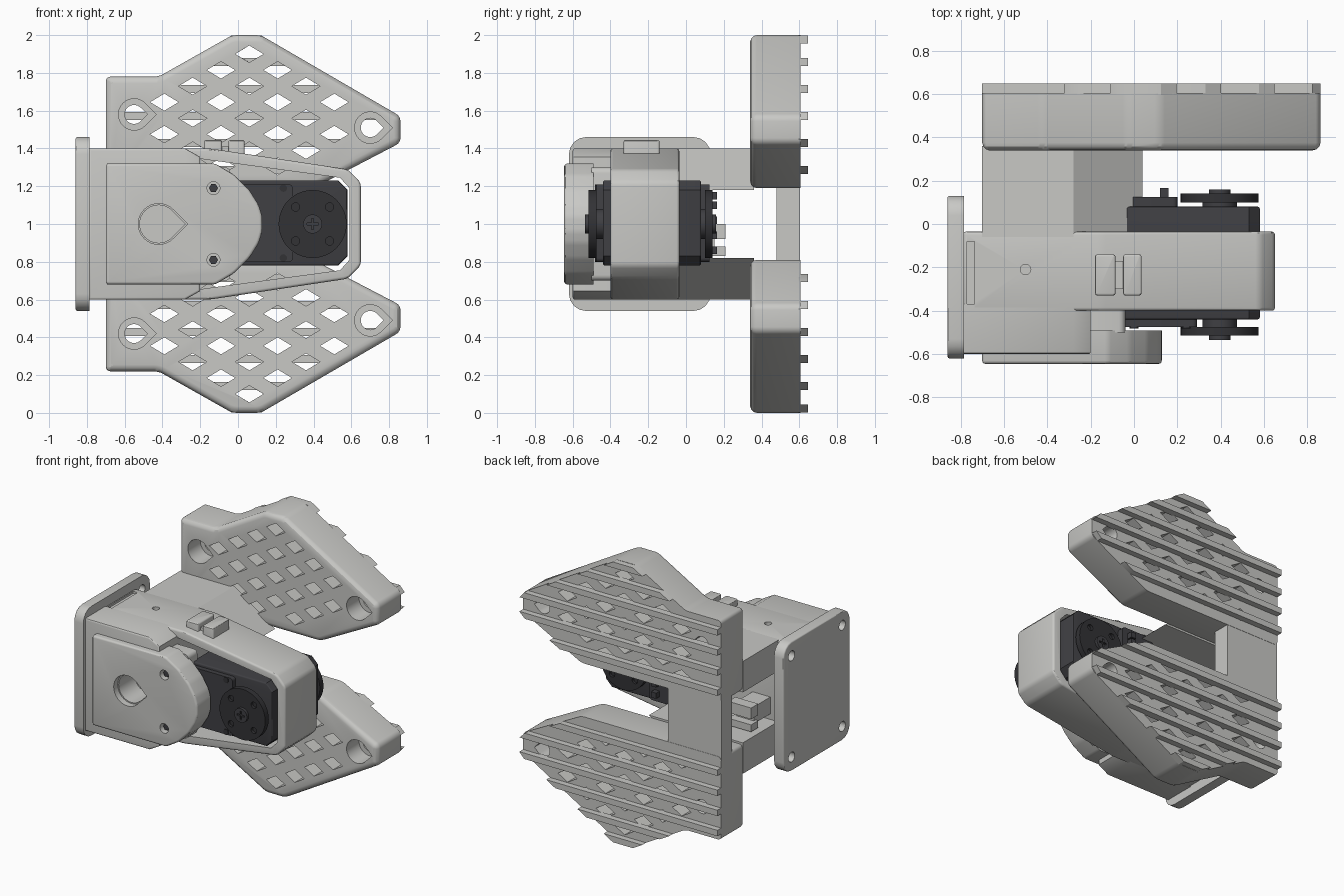
import bpy, bmesh, math

cube = bpy.data.objects.get("Cube")
if cube:
    bpy.data.objects.remove(cube, do_unlink=True)


def material(name, color):
    m = bpy.data.materials.new(name)
    m.use_nodes = True
    m.diffuse_color = (*color, 1)
    m.node_tree.nodes["Principled BSDF"].inputs["Base Color"].default_value = (*color, 1)
    return m


GREY = material("light grey plastic", (0.58, 0.58, 0.56))
DARK = material("dark motor casing", (0.05, 0.05, 0.056))
BLACK = material("black horn", (0.032, 0.032, 0.036))


def rect(x0, x1, z0, z1):
    return [(x0, z0), (x1, z0), (x1, z1), (x0, z1)]


def disc(x, z, r, n=32):
    return [(x + r * math.cos(math.tau * i / n), z + r * math.sin(math.tau * i / n)) for i in range(n)]


def teardrop(x, z, r, n=24):
    # three quarters of a circle closed by a point toward +x
    arc = [math.radians(45 + 270 * i / n) for i in range(n + 1)]
    return [(x + r * math.cos(a), z + r * math.sin(a)) for a in arc] + [(x + r * 1.414, z)]


def flip(pts, s):
    return [(x, 1 + s * (z - 1)) for x, z in pts]


def extrude(bm, pts, a, b, axis):
    place = {"x": lambda p, t: (t, p[0], p[1]),
             "y": lambda p, t: (p[0], t, p[1]),
             "z": lambda p, t: (p[0], p[1], t)}[axis]
    lo = [bm.verts.new(place(p, a)) for p in pts]
    hi = [bm.verts.new(place(p, b)) for p in pts]
    bm.faces.new(lo)
    bm.faces.new(hi[::-1])
    for i in range(len(pts)):
        j = (i + 1) % len(pts)
        bm.faces.new((lo[j], lo[i], hi[i], hi[j]))


def solid(name, profiles, a, b, mat=GREY, axis="y", corner=0, front=0, back=0):
    """Extrude profiles from a to b; corner rounds the outline, front and back round the caps."""
    if isinstance(profiles[0][0], (int, float)):
        profiles = [profiles]
    k = "xyz".index(axis)
    bm = bmesh.new()
    for p in profiles:
        extrude(bm, p, a, b, axis)
    bmesh.ops.recalc_face_normals(bm, faces=bm.faces)
    if corner:
        side = [e for e in bm.edges if abs(e.verts[0].co[k] - e.verts[1].co[k]) > 1e-4]
        bmesh.ops.bevel(bm, geom=side, offset=corner, segments=4, profile=0.5, affect="EDGES")
    for level, size in ((a, front), (b, back)):
        if size:
            cap = [e for e in bm.edges if all(abs(v.co[k] - level) < 1e-4 for v in e.verts)]
            bmesh.ops.bevel(bm, geom=cap, offset=size, segments=3, profile=0.5, affect="EDGES")
    me = bpy.data.meshes.new(name)
    bm.to_mesh(me)
    bm.free()
    me.materials.append(mat)
    ob = bpy.data.objects.new(name, me)
    bpy.context.collection.objects.link(ob)
    smooth(ob)
    return ob


def smooth(ob):
    for p in ob.data.polygons:
        p.use_smooth = True
    ob.data.set_sharp_from_angle(angle=math.radians(30))


def cut(ob, *cutters):
    for c in cutters:
        mod = ob.modifiers.new("cut", "BOOLEAN")
        mod.operation, mod.solver, mod.object = "DIFFERENCE", "EXACT", c
    bpy.context.view_layer.update()
    deps = bpy.context.evaluated_depsgraph_get()
    ob.data = bpy.data.meshes.new_from_object(ob.evaluated_get(deps))
    ob.modifiers.clear()
    for c in cutters:
        bpy.data.objects.remove(c, do_unlink=True)
    smooth(ob)


# Grip plates, with diamond holes, countersunk fixings and ribs behind
WING = [(-0.7, 1.19), (0.4, 1.19), (0.86, 1.43), (0.86, 1.57), (0.12, 2.0),
        (-0.03, 2.0), (-0.42, 1.78), (-0.7, 1.78)]


def span(z):
    xs = []
    for (x0, z0), (x1, z1) in zip(WING, WING[1:] + WING[:1]):
        if (z0 - z) * (z1 - z) < 0:
            xs.append(x0 + (x1 - x0) * (z - z0) / (z1 - z0))
    return min(xs), max(xs)


def fits(x, z):
    return (z < 1.91 - 0.58 * (x - 0.12) and z < 1.73 + 0.564 * (x + 0.42)
            and z > 1.28 + 0.52 * (x - 0.4) and z > 1.26)


diamonds = []
for row in range(9):
    for col in range(-3, 4):
        x, z = 0.06 + 0.15 * col, 1.9 - 0.085 * row
        if (row + col) % 2 == 0 and fits(x, z):
            diamonds.append([(x - 0.075, z), (x, z - 0.045), (x + 0.075, z), (x, z + 0.045)])

for side, s in (("upper", 1), ("lower", -1)):
    wing = solid(side + "_grip_plate", flip(WING, s), 0.34, 0.605, corner=0.025, front=0.035)
    fixings = [(-0.55, 1.58), (0.7, 1.51)]
    through = diamonds + [teardrop(x, z, 0.05) for x, z in fixings]
    cut(wing,
        solid("hole_cutter", [flip(p, s) for p in through], 0.2, 0.8),
        solid("sink_cutter", [flip(teardrop(x, z, 0.083), s) for x, z in fixings], 0.2, 0.48))
    ribs = []
    for k in range(6):
        z = min(1.285 + 0.143 * k, 1.977)
        low, high = span(z - 0.021), span(z + 0.021)
        ribs.append(flip([(low[0], z - 0.021), (low[1], z - 0.021),
                          (high[1], z + 0.021), (high[0], z + 0.021)], s))
    solid(side + "_grip_ribs", ribs, 0.595, 0.647)
    # Arm between the housing and the grip plate
    solid(side + "_arm", flip([(-0.7, 1.18), (0.04, 1.18), (-0.28, 1.4), (-0.7, 1.4)], s), -0.06, 0.36)

solid("rear_web", rect(-0.7, -0.28, 0.78, 1.22), 0.48, 0.603)

# Mounting flange
flange = solid("mounting_flange", rect(-0.62, 0.13, 0.54, 1.46), -0.86, -0.785, axis="x",
               corner=0.09, front=0.01)
cut(flange, solid("bolt_cutter", [disc(y, z, 0.035) for y in (-0.53, 0.04) for z in (0.64, 1.36)],
                  -1, -0.7, axis="x"))

# Motor housing frame
half = [(-0.79, 1.4), (-0.15, 1.4), (0.58, 1.29), (0.65, 1.22)]
frame = solid("housing_frame", half + flip(half, -1)[::-1], -0.4, -0.035, corner=0.02, front=0.015, back=0.015)
gap = [(-0.2, 1.345), (0.54, 1.245), (0.59, 1.19)]
cut(frame,
    solid("opening_cutter", gap + flip(gap, -1)[::-1], -0.7, 0.3),
    solid("pin_cutter", disc(-0.5, -0.21, 0.024), 1.2, 1.6, axis="z"),
    solid("groove_cutter", rect(-0.77, -0.735, -0.39, -0.08), 1.385, 1.6, axis="z"))

# Front shell and cover
shell_half = [(-0.79, 1.4), (-0.28, 1.4), (-0.2, 1.355)]
shell = solid("front_shell", shell_half + flip(shell_half, -1)[::-1], -0.6, -0.37, front=0.012)
nose = [(-0.7, 1.32), (-0.12, 1.32), (-0.02, 1.26), (0.06, 1.18), (0.11, 1.1), (0.128, 1.04)]
cover = solid("front_cover", nose + flip(nose, -1)[::-1], -0.645, -0.49, corner=0.015, front=0.015)
lip = solid("cover_lip", rect(-0.25, -0.04, 0.7, 1.3), -0.5, -0.4, corner=0.03)
cut(shell, solid("cable_cutter", teardrop(-0.42, 1, 0.1), -0.8, -0.42))
screws = [(-0.13, 0.81), (-0.13, 1.19)]
cut(cover, solid("cable_cutter", teardrop(-0.42, 1, 0.108), -0.8, -0.3),
    solid("screw_cutter", [disc(x, z, 0.034) for x, z in screws], -0.8, -0.6))
solid("cover_screws", [disc(x, z, 0.024, 6) for x, z in screws], -0.62, -0.59, DARK)

# Cable clip on top
solid("clip_blocks", [rect(-0.18, -0.085, -0.33, -0.14), rect(-0.05, 0.035, -0.33, -0.14)],
      1.36, 1.445, axis="z", corner=0.012, back=0.01)
solid("clip_bridge", rect(-0.1, -0.03, -0.3, -0.17), 1.36, 1.41, axis="z")

# Motor with stepped casing
case = [(-0.05, 0.78), (0.53, 0.78), (0.58, 0.83), (0.58, 1.18), (0.53, 1.23), (-0.05, 1.23)]
solid("motor_case", case, -0.44, 0.08, DARK, front=0.01, back=0.01)
solid("motor_front_step", [rect(-0.05, 0.29, 0.8, 1.21)], -0.475, -0.43, DARK, corner=0.02)
solid("motor_rear_step", rect(-0.05, 0.2, 0.8, 1.21), 0.07, 0.125, DARK, corner=0.02)
solid("motor_case_screws", [disc(x, z, 0.02, 12) for x in (0.0, 0.24) for z in (0.82, 1.19)],
      -0.482, -0.47, BLACK)
solid("motor_pins", [rect(0.12, 0.16, z - 0.02, z + 0.02) for z in (0.86, 0.94, 1.02, 1.1, 1.15)],
      0.11, 0.165, DARK)

# Round horns on both sides of the motor
for name, face, out in (("front_horn", -0.475, -1), ("rear_horn", 0.1, 1)):
    horn = solid(name, disc(0.395, 1, 0.18, 48), face, face + out * 0.04, BLACK)
    holes = [disc(0.395 + 0.09 * i, 1 + 0.09 * k, 0.022, 16) for i in (-1, 1) for k in (-1, 1)]
    cut(horn, solid("horn_cutter", holes, face + out * 0.02, face + out * 0.1))
    solid(name + "_axle", disc(0.395, 1, 0.08), face - out * 0.06, face + out * 0.02, DARK)
    boss = solid(name + "_boss", disc(0.395, 1, 0.05), face + out * 0.02, face + out * 0.06, DARK)
    cut(boss, solid("slot_cutter", rect(0.365, 0.425, 0.994, 1.006), face + out * 0.048, face + out * 0.1),
        solid("slot_cutter", rect(0.389, 0.401, 0.97, 1.03), face + out * 0.048, face + out * 0.1))

# Cable clip inside the rear window
solid("rear_clip_base", rect(-0.64, -0.5, 0.86, 0.98), -0.05, 0.15)
solid("rear_clip_jaws", [rect(-0.66, -0.48, 0.83, 0.88), rect(-0.66, -0.48, 0.92, 1.0)], 0.13, 0.21)
